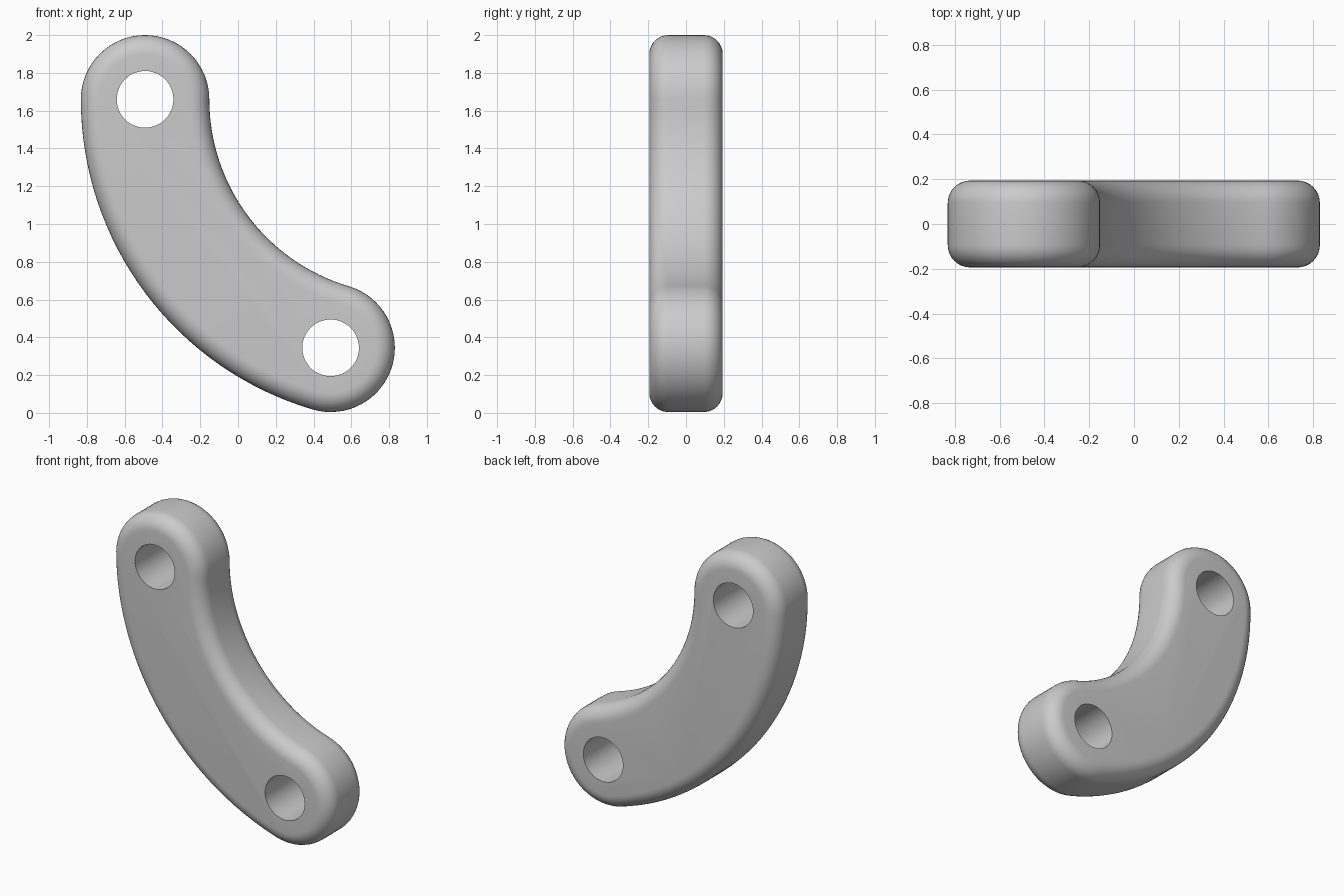
import bpy, bmesh
from math import sin, cos, pi, radians
from mathutils import Vector

if "Cube" in bpy.data.objects:
    bpy.data.objects.remove(bpy.data.objects["Cube"])

R, W, T, B = 1.372, 0.34, 0.194, 0.1      # spine radius, half width, half thickness, edge rounding
CX, CZ = 0.880, 1.66                      # centre of the curved spine
A0, A1 = radians(180), radians(253.5)     # spine start and end angles
HOLE_R = 0.15


def on_arc(cx, cz, r, a):
    return (cx + r * cos(a), cz + r * sin(a))


def outline(w):
    """Curved slot outline of half width w."""
    n, m = 32, 32
    top, low = on_arc(CX, CZ, R, A0), on_arc(CX, CZ, R, A1)
    pts = [on_arc(CX, CZ, R + w, A0 + (A1 - A0) * i / n) for i in range(n)]
    pts += [on_arc(*low, w, A1 + pi * i / m) for i in range(m)]
    pts += [on_arc(CX, CZ, R - w, A1 + (A0 - A1) * i / n) for i in range(n)]
    pts += [on_arc(*top, w, A0 - pi + pi * i / m) for i in range(m)]
    return pts


def add_object(name, bm):
    bmesh.ops.recalc_face_normals(bm, faces=bm.faces)
    me = bpy.data.meshes.new(name)
    bm.to_mesh(me)
    bm.free()
    ob = bpy.data.objects.new(name, me)
    bpy.context.collection.objects.link(ob)
    return ob


def loft(name, sections):
    """Skin closed sections given as (y, points), capped at both ends."""
    bm = bmesh.new()
    rings = [[bm.verts.new((x, y, z)) for x, z in pts] for y, pts in sections]
    for a, b in zip(rings, rings[1:]):
        for i in range(len(a)):
            j = (i + 1) % len(a)
            bm.faces.new((a[i], a[j], b[j], b[i]))
    bm.faces.new(rings[0])
    bm.faces.new(rings[-1])
    return add_object(name, bm)


# Curved link with rounded outer edges
half = [(T - B + B * sin(t), W - B + B * cos(t)) for t in (pi / 2 * i / 8 for i in range(9))]
profile = [(-y, w) for y, w in reversed(half)] + half
link = loft("curved_link", [(y, outline(w)) for y, w in profile])

# Pin holes through both ends
for a in (A0, A1):
    x, z = on_arc(CX, CZ, R, a)
    circle = [on_arc(x, z, HOLE_R, 2 * pi * i / 48) for i in range(48)]
    cutter = loft("pin_hole_cutter", [(-0.5, circle), (0.5, circle)])
    cutter.hide_render = True
    cutter.hide_set(True)
    mod = link.modifiers.new("pin_hole", 'BOOLEAN')
    mod.operation, mod.solver, mod.object = 'DIFFERENCE', 'EXACT', cutter

bpy.context.view_layer.objects.active = link
link.select_set(True)
for mod in list(link.modifiers):
    bpy.ops.object.modifier_apply(modifier=mod.name)
for ob in [o for o in bpy.data.objects if o != link]:
    bpy.data.objects.remove(ob)
bpy.ops.object.shade_smooth_by_angle(angle=radians(35))
